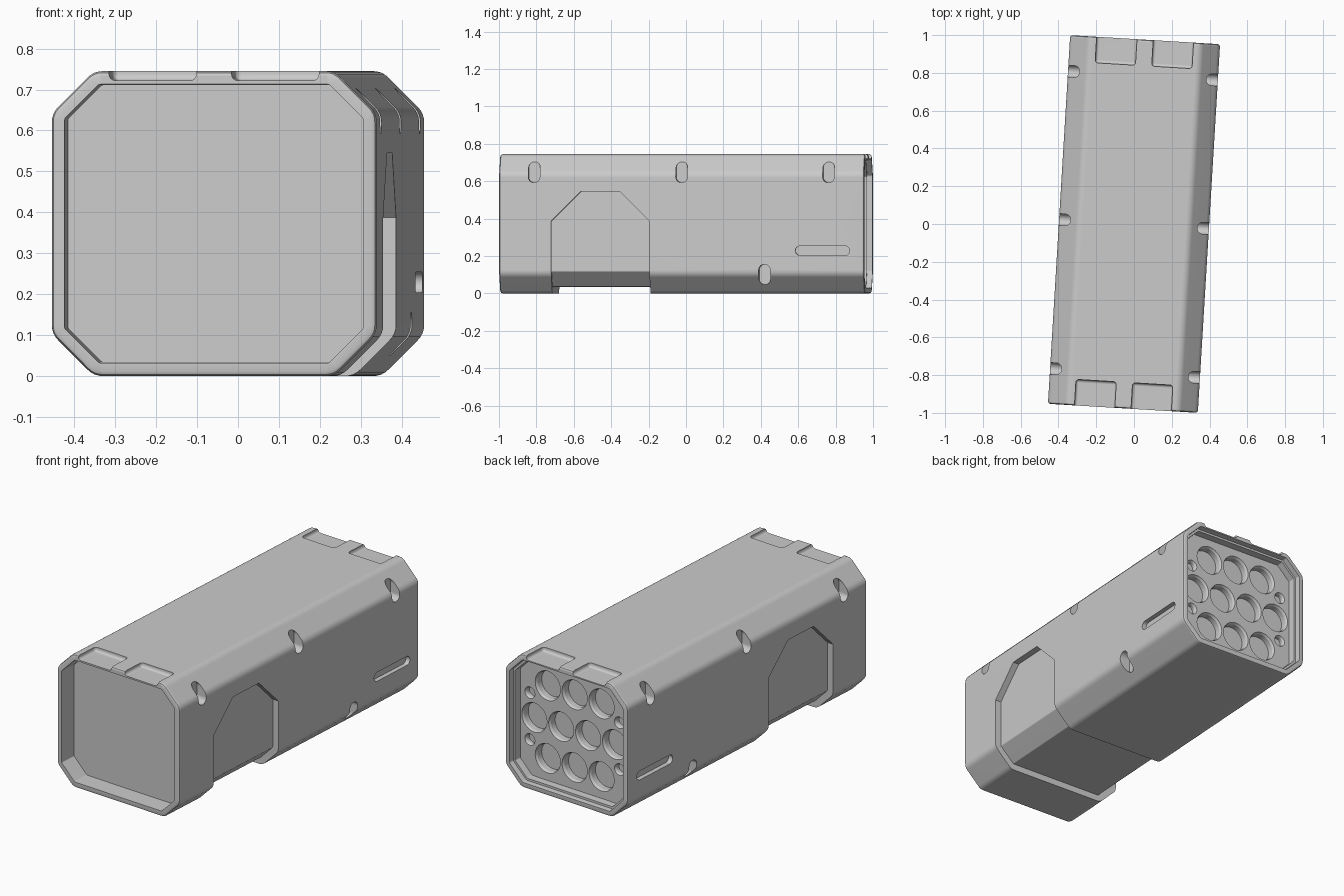
import bpy, bmesh, math
from mathutils import Vector

if "Cube" in bpy.data.objects:
    bpy.data.objects.remove(bpy.data.objects["Cube"])

W, H, L = 0.3975, 0.3725, 0.9775      # half width, half height, half length
CH = 0.103                            # corner chamfer


def octagon(y, o, t):
    """Chamfered rectangle at depth y, inset by o, corners rounded over t."""
    w, h, c = W - o, H - o, CH - 0.586 * o
    q = [(w, h - c), (w - c, h)]
    q += [(-x, z) for x, z in q[::-1]]
    q += [(-x, -z) for x, z in q]
    q = [Vector(p) for p in q]
    pts = []
    for i, p in enumerate(q):
        a = p + (q[i - 1] - p).normalized() * t
        b = p + (q[(i + 1) % 8] - p).normalized() * t
        for k in range(5):
            s = k / 4
            m = a * (1 - s) ** 2 + p * 2 * s * (1 - s) + b * s * s
            pts.append((m.x, y, m.y + H))
    return pts


def circle(x, y, z, r, n=40):
    return [(x + r * math.cos(2 * math.pi * i / n), y,
             z + r * math.sin(2 * math.pi * i / n)) for i in range(n)]


def capsule(x, y, z, half_y, half_z, n=12):
    """Stadium outline in the y-z plane."""
    r = min(half_y, half_z)
    pts = []
    for i in range(2 * n + 2):
        a = math.pi * (i - (i > n)) / n
        if half_z > half_y:
            dy, dz = r * math.cos(a), r * math.sin(a) + (half_z - r) * (1 if i <= n else -1)
        else:
            dy, dz = -r * math.sin(a) - (half_y - r) * (1 if i <= n else -1), r * math.cos(a)
        pts.append((x, y + dy, z + dz))
    return pts


def loft(bm, rings):
    """Closed skin through rings of equal length, capped at both ends."""
    start = len(bm.faces)
    vs = [[bm.verts.new(p) for p in r] for r in rings]
    n = len(vs[0])
    for a, b in zip(vs, vs[1:]):
        for i in range(n):
            bm.faces.new((a[i], a[(i + 1) % n], b[(i + 1) % n], b[i]))
    bm.faces.new(vs[0])
    bm.faces.new(vs[-1][::-1])
    bm.faces.ensure_lookup_table()
    bmesh.ops.recalc_face_normals(bm, faces=bm.faces[start:])


def make(name, bm):
    me = bpy.data.meshes.new(name)
    bm.to_mesh(me)
    bm.free()
    ob = bpy.data.objects.new(name, me)
    bpy.context.collection.objects.link(ob)
    return ob


def cut(ob, cutter):
    m = ob.modifiers.new("cut", 'BOOLEAN')
    m.operation, m.solver, m.object = 'DIFFERENCE', 'EXACT', cutter
    cutter.hide_render = True
    bpy.context.view_layer.objects.active = ob
    bpy.ops.object.modifier_apply(modifier=m.name)
    bpy.data.objects.remove(cutter)


# body shell: front recess, rim, outer skin, stepped rear recess
bm = bmesh.new()
loft(bm, [octagon(*r) for r in (
    (-L + 0.10, 0.034, 0.004), (-L, 0.032, 0.004), (-L, 0.012, 0.016),
    (-L + 0.004, 0.004, 0.019), (-L + 0.013, 0, 0.022),
    (L - 0.013, 0, 0.022), (L - 0.004, 0.004, 0.019), (L, 0.012, 0.016),
    (L, 0.03, 0.006), (L - 0.03, 0.032, 0.006), (L - 0.03, 0.044, 0.004),
    (L - 0.07, 0.046, 0.004))])
body = make("casing", bm)

# wrap-around recess across the underside and up both sides
bm = bmesh.new()
house = [(-0.263, -0.1), (0.263, -0.1), (0.263, 0.387), (0.105, 0.545),
         (-0.105, 0.545), (-0.263, 0.387)]
loft(bm, [[(x, y - 0.435, z) for y, z in house] for x in (-0.6, 0.6)])
band = make("band_cutter", bm)
bm = bmesh.new()
loft(bm, [octagon(y, 0.036, 0.004) for y in (-0.9, 0.1)])
cut(band, make("band_core", bm))
cut(body, band)

# side slots, mirrored left and right
bm = bmesh.new()
for s in (-1, 1):
    slots = [(y, 0.648, 0.031, 0.056, 0.337) for y in (-0.79, 0, 0.787)]
    slots += [(0.444, 0.102, 0.031, 0.054, 0.337), (0.755, 0.229, 0.146, 0.025, 0.372)]
    for y, z, hy, hz, floor in slots:
        loft(bm, [capsule(s * x, y, z, hy, hz) for x in (floor, 0.5)])
cut(body, make("slot_cutter", bm))

# top notches at both ends
bm = bmesh.new()
for sx in (-1, 1):
    for sy in (-1, 1):
        cube = bmesh.ops.create_cube(bm, size=1)["verts"]
        for v in cube:
            v.co = Vector((v.co.x * 0.214 + sx * 0.15,
                           v.co.y * 0.26 + sy * (L - 0.138 + 0.13),
                           v.co.z * 0.10 + 0.772))
        edges = list({e for v in cube for e in v.link_edges})
        bmesh.ops.bevel(bm, geom=edges, offset=0.016, segments=4,
                        profile=0.5, affect='EDGES')
cut(body, make("notch_cutter", bm))

# rear panel tubes in rows of 3-4-3, plus four small holes
bm = bmesh.new()
holes = [((i - (n - 1) / 2) * 0.174, dz, 0.075, 0.045)
         for n, dz in ((3, 0.203), (4, 0), (3, -0.203)) for i in range(n)]
holes += [(sx * 0.29, sz * 0.131, 0.026, 0.03) for sx in (-1, 1) for sz in (-1, 1)]
face = L - 0.07
for x, dz, r, d in holes:
    loft(bm, [circle(x, face + dy, H + dz, rr) for dy, rr in (
        (0.01, r + 0.009), (-0.001, r + 0.006), (-0.012, r), (-d, r))])
cut(body, make("tube_cutter", bm))

# smooth fillets with flat main faces, then the slight turn on the ground
bpy.ops.object.select_all(action='DESELECT')
body.select_set(True)
bpy.context.view_layer.objects.active = body
bpy.ops.object.shade_smooth_by_angle(angle=math.radians(28))
wn = body.modifiers.new("weighted_normals", 'WEIGHTED_NORMAL')
wn.keep_sharp = True
body.rotation_euler.z = math.radians(-3.45)
